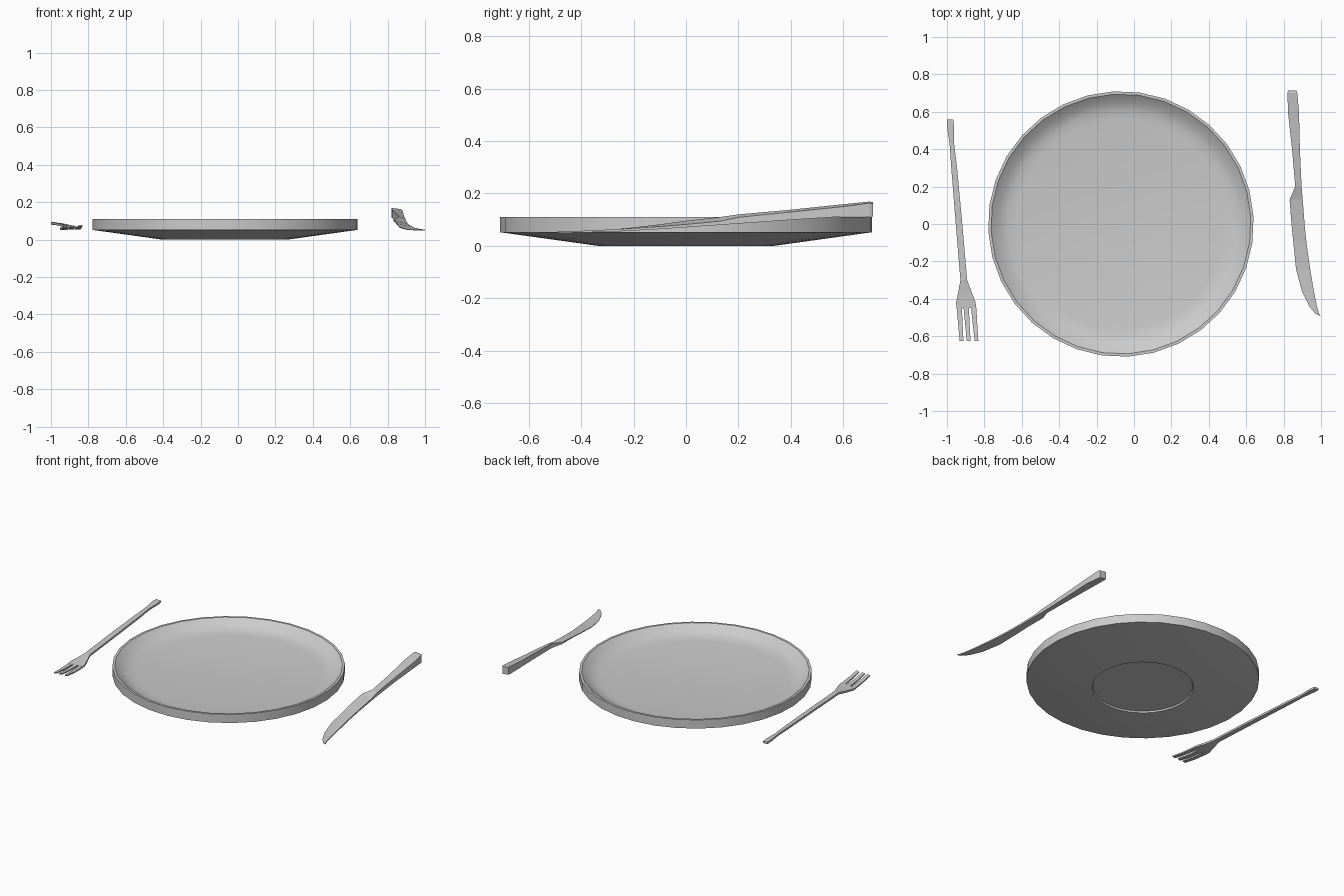
import bpy, bmesh, math


def finish(name, bm, smooth=None):
    bmesh.ops.recalc_face_normals(bm, faces=bm.faces)
    mesh = bpy.data.meshes.new(name)
    bm.to_mesh(mesh)
    bm.free()
    obj = bpy.data.objects.new(name, mesh)
    bpy.context.collection.objects.link(obj)
    if smooth:
        bpy.ops.object.select_all(action='DESELECT')
        obj.select_set(True)
        bpy.context.view_layer.objects.active = obj
        bpy.ops.object.shade_smooth_by_angle(angle=math.radians(smooth))
    return obj


def lathe(name, profile, cx, n=32, phase=0.0):
    """Closed solid of revolution, capped at both profile ends."""
    bm = bmesh.new()
    rings = []
    for r, z in profile:
        rings.append([bm.verts.new((cx + r * math.cos(phase + math.tau * i / n),
                                    r * math.sin(phase + math.tau * i / n), z))
                      for i in range(n)])
    for a, b in zip(rings, rings[1:]):
        for i in range(n):
            j = (i + 1) % n
            bm.faces.new((a[i], a[j], b[j], b[i]))
    bm.faces.new(rings[0])
    bm.faces.new(rings[-1])
    return finish(name, bm, 25)


def loft(bm, rows):
    """Bar along y; row = y, left x, right x, left z, right z, left and right thickness."""
    rings = []
    for y, xl, xr, zl, zr, tl, tr in rows:
        rings.append([bm.verts.new(p) for p in (
            (xl, y, zl), (xr, y, zr), (xr, y, zr + tr), (xl, y, zl + tl))])
    for a, b in zip(rings, rings[1:]):
        for i in range(4):
            j = (i + 1) % 4
            bm.faces.new((a[i], a[j], b[j], b[i]))
    bm.faces.new(rings[0])
    bm.faces.new(rings[-1])


# Plate: recessed foot, sloped underside, upright rim, dished inside
lathe("plate", [(.305, .01), (.31, 0), (.335, 0), (.71, .052), (.71, .11),
                (.695, .11), (.65, .074), (.61, .06), (.56, .053)],
      -.07, 32, math.radians(3.15))

# Fork: handle and head
bm = bmesh.new()
t = .013
loft(bm, [(.56, -1.0, -.967, .08, .078, t, t),
          (.52, -1.0, -.962, .082, .078, t, t),
          (.43, -.986, -.962, .08, .077, t, t),
          (.30, -.977, -.946, .078, .075, t, t),
          (0, -.953, -.918, .073, .07, t, t),
          (-.30, -.928, -.892, .066, .064, t, t),
          (-.36, -.939, -.869, .057, .057, t, t),
          (-.42, -.951, -.847, .052, .055, .012, .012),
          (-.45, -.949, -.843, .051, .056, .01, .01)])
# Fork: three curved tines
for x0, x1, z in ((-.934, -.922, .051), (-.897, -.884, .053), (-.857, -.842, .055)):
    xm = (x0 + x1) / 2
    loft(bm, [(-.45, x0 - .014, x0 + .014, z, z, .01, .01),
              (-.54, xm - .012, xm + .012, z + .004, z + .005, .009, .009),
              (-.625, x1 - .01, x1 + .01, z + .014, z + .017, .007, .007)])
finish("fork", bm)

# Knife: thick handle running into a thin tilted blade
bm = bmesh.new()
loft(bm, [(.713, .823, .868, .117, .112, .05, .05),
          (.70, .821, .873, .117, .111, .052, .052),
          (.60, .823, .882, .117, .112, .042, .038),
          (.40, .845, .887, .102, .099, .036, .03),
          (.20, .862, .896, .090, .085, .03, .024),
          (.13, .832, .902, .098, .080, .012, .014),
          (0, .842, .912, .090, .071, .006, .011),
          (-.10, .852, .922, .077, .064, .005, .010),
          (-.24, .866, .942, .062, .056, .004, .009),
          (-.36, .898, .962, .053, .052, .003, .007),
          (-.44, .937, .978, .05, .05, .003, .006),
          (-.48, .97, .99, .05, .05, .003, .005),
          (-.49, .99, .999, .05, .05, .003, .004)])
finish("knife", bm)
